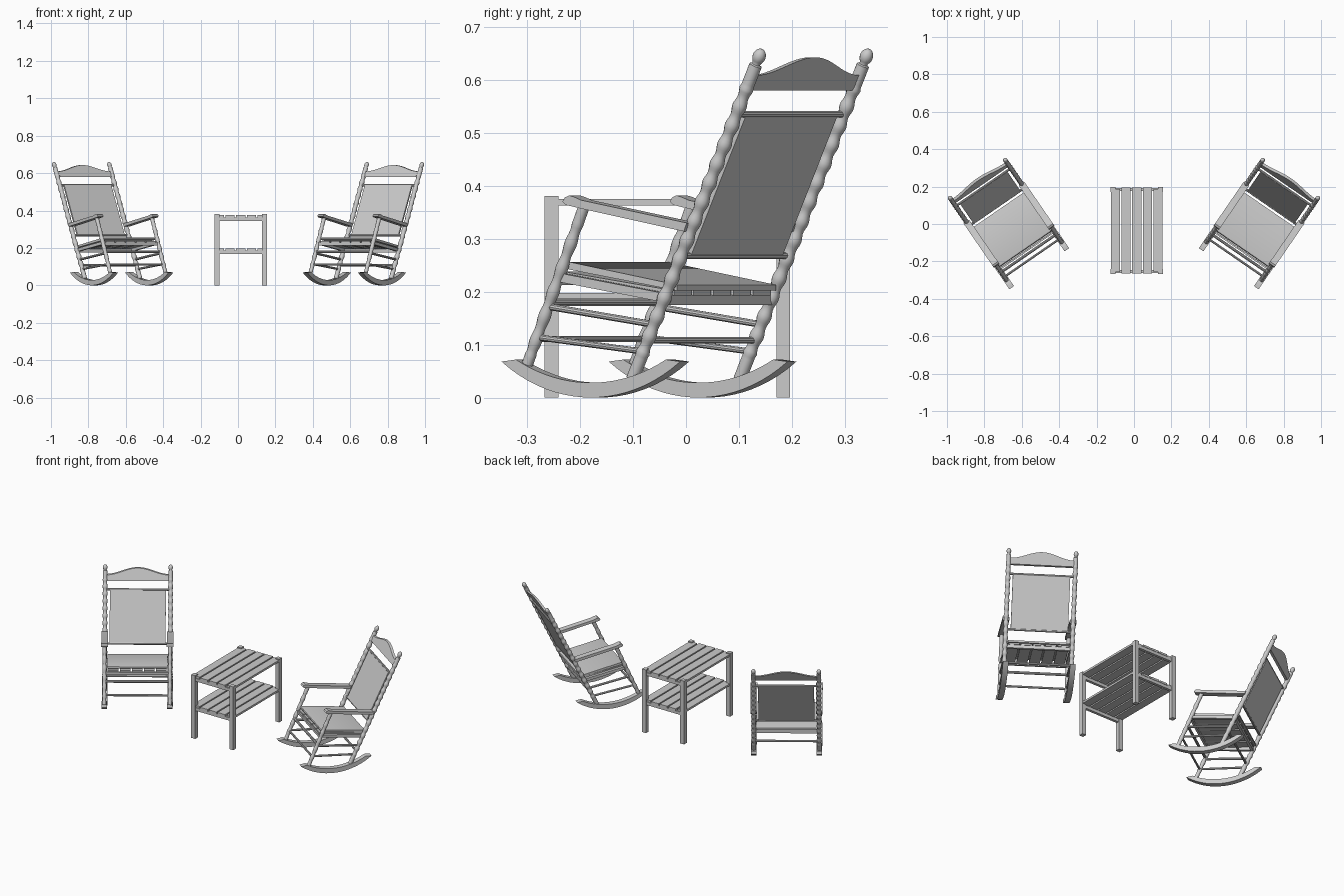
import bpy, bmesh, math
from mathutils import Vector, Matrix

if "Cube" in bpy.data.objects:
    bpy.data.objects.remove(bpy.data.objects["Cube"])

HW = 0.179                      # half distance between the chair's side frames
ANG = math.radians(34.5)
PLACES = {"right": Matrix.Translation((0.6225, -0.07, 0)) @ Matrix.Rotation(-ANG, 4, 'Z'),
          "left": Matrix.Translation((-0.6225, -0.07, 0)) @ Matrix.Rotation(ANG, 4, 'Z')}


def finish(name, bm, chair=True):
    bmesh.ops.recalc_face_normals(bm, faces=bm.faces)
    me = bpy.data.meshes.new(name)
    bm.to_mesh(me)
    bm.free()
    me.polygons.foreach_set("use_smooth", [True] * len(me.polygons))
    me.set_sharp_from_angle(angle=math.radians(35))
    for side, m in (PLACES.items() if chair else [("", Matrix())]):
        ob = bpy.data.objects.new((side + "_chair_" if chair else "") + name, me)
        ob.matrix_world = m
        bpy.context.collection.objects.link(ob)


def prism(bm, pts, vec):
    """Extrude a planar outline along a vector."""
    f = bm.faces.new([bm.verts.new(p) for p in pts])
    r = bmesh.ops.extrude_face_region(bm, geom=[f], use_keep_orig=True)
    bmesh.ops.translate(bm, vec=vec, verts=[v for v in r["geom"] if isinstance(v, bmesh.types.BMVert)])


def slab(bm, yz, x, w):
    """Side outline (y, z) extruded across the chair, centred on x."""
    prism(bm, [(x - w / 2, y, z) for y, z in yz], (w, 0, 0))


def box(bm, x0, x1, y0, y1, z0, z1):
    slab(bm, [(y0, z0), (y1, z0), (y1, z1), (y0, z1)], (x0 + x1) / 2, x1 - x0)


def lathe(bm, p, d, profile, n=12):
    """Turned part: rings of (distance, radius) along direction d from p."""
    p, d = Vector(p), Vector(d).normalized()
    q = d.to_track_quat('Z', 'Y')
    rings = [[bm.verts.new(p + q @ Vector((r * math.cos(a), r * math.sin(a), t)))
              for a in (2 * math.pi * i / n for i in range(n))] for t, r in profile]
    for a, b in zip(rings, rings[1:]):
        for i in range(n):
            bm.faces.new((a[i], a[(i + 1) % n], b[(i + 1) % n], b[i]))
    bm.faces.new(rings[0])
    bm.faces.new(rings[-1])


def rod(bm, p, q, r):
    d = Vector(q) - Vector(p)
    lathe(bm, p, d, [(0, r), (d.length, r)], 10)


def back_y(z):
    return 0.094 + (z - 0.053) * 0.476


def front_y(z):
    return -0.158 + (z - 0.058) * 0.436


# curved rockers
bm = bmesh.new()
arc = []
for R, z0, h, sgn in ((0.343, 0, 0.205, 1), (0.36, 0.028, 0.172, -1)):
    for i in range(21):
        y = sgn * h * (i / 10 - 1)
        arc.append((y, z0 + R - math.sqrt(R * R - y * y)))
for s in (-1, 1):
    slab(bm, arc, s * HW, 0.03)
finish("rockers", bm)

# turned back posts with egg finials
bm = bmesh.new()
d = Vector((0, 0.476, 1))
L = (0.628 - 0.035) * d.length
prof = []
for i in range(121):
    t = i / 120
    bump = 0.0017 * math.sin(2 * math.pi * t * L / 0.04) if 0.08 < t < 0.93 else 0
    prof.append((t * L, 0.0122 + bump))
prof += [(L + 0.002, 0.008), (L + 0.005, 0.008)]
prof += [(L + 0.018 - 0.016 * math.cos(a), 0.0125 * math.sin(a))
         for a in (math.pi * k / 10 for k in range(3, 10))]
for s in (-1, 1):
    lathe(bm, (s * HW, back_y(0.035), 0.035), d, prof)
finish("back_posts", bm)

# front posts
bm = bmesh.new()
d = Vector((0, 0.436, 1))
L = (0.364 - 0.05) * d.length
prof = [(L * i / 60, 0.0108 + (0.0012 * math.sin(2 * math.pi * L * i / 60 / 0.05) if 6 < i < 54 else 0))
        for i in range(61)]
for s in (-1, 1):
    lathe(bm, (s * HW, front_y(0.05), 0.05), d, prof)
finish("front_posts", bm)

# armrests
bm = bmesh.new()
arm = [(-0.063, 0.370), (-0.058, 0.378), (-0.048, 0.382), (-0.036, 0.379), (-0.02, 0.373),
       (0.222, 0.330), (0.215, 0.314), (-0.02, 0.357), (-0.055, 0.364)]
for s in (-1, 1):
    slab(bm, arm, s * HW, 0.036)
finish("armrests", bm)

# side rungs, then front and back rungs
bm = bmesh.new()
for s in (-1, 1):
    for zf, zb, r in ((0.172, 0.138, 0.0065), (0.114, 0.087, 0.006)):
        rod(bm, (s * HW, front_y(zf), zf), (s * HW, back_y(zb), zb), r)
for z, r in ((0.18, 0.0075), (0.111, 0.006)):
    rod(bm, (-HW, front_y(z), z), (HW, front_y(z), z), r)
rod(bm, (-HW, back_y(0.108), 0.108), (HW, back_y(0.108), 0.108), 0.0065)
finish("rungs", bm)

# seat frame rails
bm = bmesh.new()
for s in (-1, 1):
    yf, yb = front_y(0.225), back_y(0.19)
    slab(bm, [(yf, 0.219), (yb, 0.180), (yb, 0.197), (yf, 0.236)], s * 0.174, 0.016)
y = front_y(0.222)
box(bm, -HW, HW, y - 0.005, y + 0.007, 0.213, 0.229)
y = back_y(0.185)
box(bm, -HW, HW, y - 0.007, y + 0.007, 0.175, 0.195)
finish("seat_rails", bm)

# slats under the seat
bm = bmesh.new()
for i in range(5):
    slab(bm, [(-0.085, 0.229), (0.168, 0.193), (0.168, 0.202), (-0.085, 0.238)], (i - 2) * 0.066, 0.058)
finish("seat_slats", bm)

# seat panel with rounded front edge
bm = bmesh.new()
slab(bm, [(-0.076, 0.244), (-0.077, 0.249), (-0.074, 0.254), (-0.068, 0.256),
          (0.178, 0.213), (0.178, 0.202), (-0.07, 0.242)], 0, 0.33)
finish("seat", bm)

# woven back panel and the rods that hold it
bm = bmesh.new()
a, b, t = back_y(0.266), back_y(0.537), 0.005
slab(bm, [(a - t, 0.266), (a + t, 0.266), (b + t, 0.537), (b - t, 0.537)], 0, 0.306)
finish("back_panel", bm)
bm = bmesh.new()
for z in (0.268, 0.535):
    rod(bm, (-HW, back_y(z), z), (HW, back_y(z), z), 0.0065)
finish("back_rods", bm)

# arched headboard leaning with the posts
bm = bmesh.new()
pts = [(-0.172, 0.58), (0.172, 0.58)]
for i in range(25):
    x = 0.172 * (1 - i / 12)
    pts.append((x, 0.609 + 0.034 * (0.5 + 0.5 * math.cos(math.pi * x / 0.172))))
prism(bm, [(x, back_y(z) - 0.007, z) for x, z in pts], (0, 0.014, 0))
finish("headboard", bm)

# side table: legs, end rails and two slatted levels
X0, X1, Y0, Y1, T = -0.125, 0.155, -0.267, 0.197, 0.026
bm = bmesh.new()
for x in (X0, X1 - T):
    for y in (Y0, Y1 - T):
        box(bm, x, x + T, y, y + T, 0, 0.381)
finish("table_legs", bm, False)
bm = bmesh.new()
for z in (0.345, 0.168):
    for y in (Y0 + 0.005, Y1 - T + 0.005):
        box(bm, X0 + T, X1 - T, y, y + 0.016, z, z + 0.018)
finish("table_end_rails", bm, False)
for name, z in (("table_top_slats", 0.363), ("table_shelf_slats", 0.186)):
    bm = bmesh.new()
    w = (X1 - X0 - 4 * 0.008) / 5
    for i in range(5):
        x = X0 + i * (w + 0.008)
        e = 0.01 if i in (0, 4) else 0.003
        box(bm, x + (0.002 if i == 0 else 0), x + w - (0.002 if i == 4 else 0), Y0 + e, Y1 - e, z, z + 0.012)
    finish(name, bm, False)
